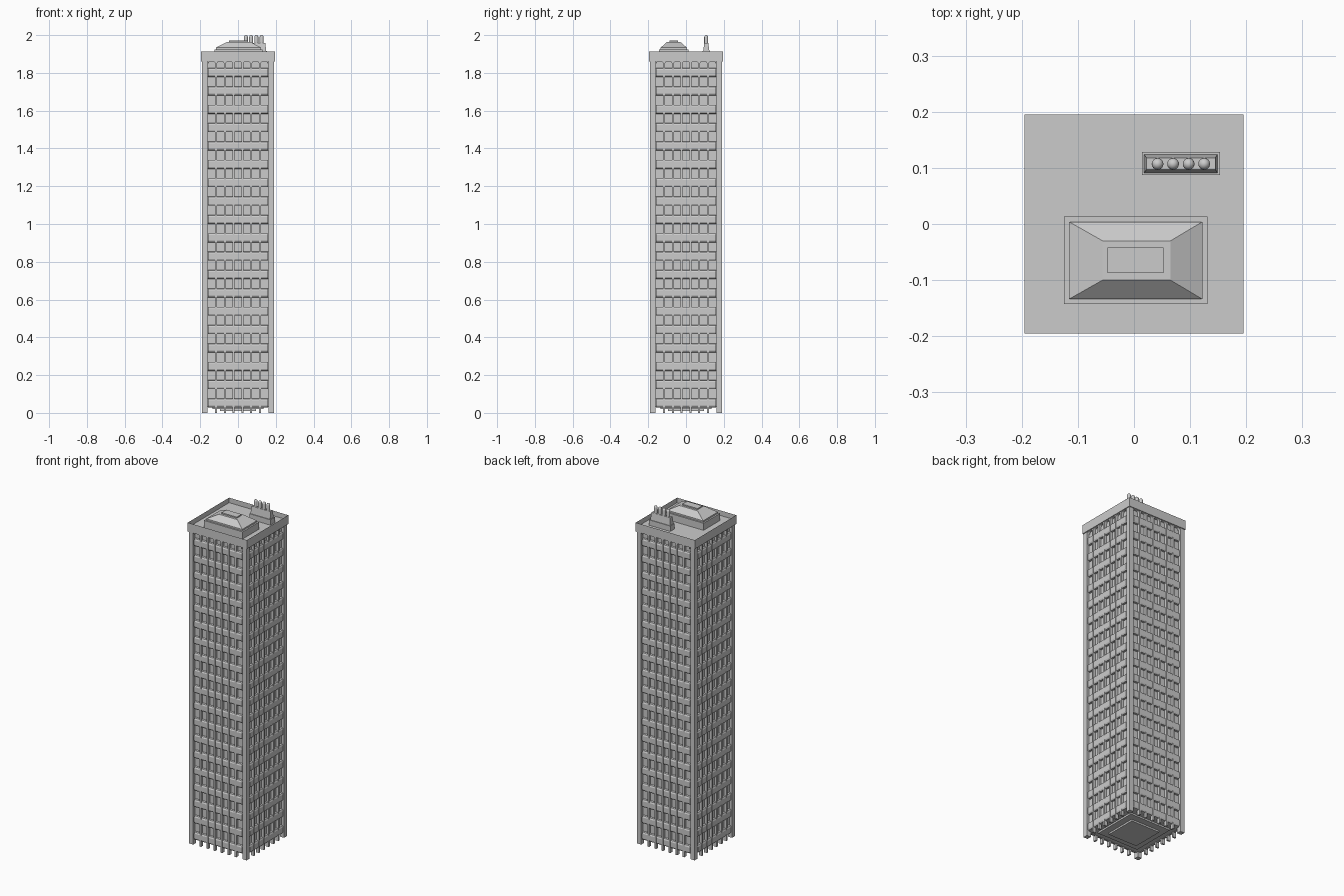
import bpy, bmesh, math
from mathutils import Matrix

if "Cube" in bpy.data.objects:
    bpy.data.objects.remove(bpy.data.objects["Cube"])

W = 0.19            # half width of the shaft
PITCH = 0.0465      # bay spacing
PIER = 0.0105       # pier width
FLOOR = 0.0972      # storey height
TOP = 1.86          # underside of the cap


def finish(name, bm):
    bmesh.ops.recalc_face_normals(bm, faces=bm.faces)
    me = bpy.data.meshes.new(name)
    bm.to_mesh(me)
    bm.free()
    ob = bpy.data.objects.new(name, me)
    bpy.context.collection.objects.link(ob)
    return ob


def taper(bm, lo, hi):
    """Block between two rectangles (x0, x1, y0, y1, z)."""
    rings = [[bm.verts.new(p + (r[4],)) for p in
              ((r[0], r[2]), (r[1], r[2]), (r[1], r[3]), (r[0], r[3]))] for r in (lo, hi)]
    bm.faces.new(rings[0])
    bm.faces.new(rings[1])
    for i in range(4):
        j = (i + 1) % 4
        bm.faces.new((rings[0][i], rings[0][j], rings[1][j], rings[1][i]))


def box(bm, x0, x1, y0, y1, z0, z1):
    taper(bm, (x0, x1, y0, y1, z0), (x0, x1, y0, y1, z1))


def prism(bm, pts, offset):
    """Closed prism from a polygon and an offset vector."""
    a = [bm.verts.new(p) for p in pts]
    b = [bm.verts.new([p[k] + offset[k] for k in range(3)]) for p in pts]
    bm.faces.new(a)
    bm.faces.new(b)
    for i in range(len(a)):
        j = (i + 1) % len(a)
        bm.faces.new((a[i], a[j], b[j], b[i]))


def four_sides(name, build):
    """Build on the front, then repeat around the tower."""
    bm = bmesh.new()
    build(bm)
    front = bm.verts[:] + bm.edges[:] + bm.faces[:]
    for k in range(1, 4):
        copy = bmesh.ops.duplicate(bm, geom=front)['geom']
        bmesh.ops.rotate(bm, verts=[v for v in copy if isinstance(v, bmesh.types.BMVert)],
                         cent=(0, 0, 0), matrix=Matrix.Rotation(k * math.pi / 2, 3, 'Z'))
    return finish(name, bm)


# Glazed core with stepped underside
bm = bmesh.new()
for half, z0, z1 in ((0.174, 0.03, 1.87), (0.135, 0.02, 0.03), (0.095, 0.01, 0.02)):
    box(bm, -half, half, -half, half, z0, z1)
finish("glazed_core", bm)


# Slim piers between the bays
def piers(bm):
    for i in range(-3, 3):
        x = (i + 0.5) * PITCH
        box(bm, x - PIER / 2, x + PIER / 2, -W, -0.17, 0, TOP)


four_sides("piers", piers)

# Corner piers
inner = 3.5 * PITCH - PIER / 2 + 0.005
four_sides("corner_piers", lambda bm: box(bm, inner, W, -W, -inner, 0, TOP))


# Bevelled spandrels at each floor
def spandrels(bm):
    for k in range(19):
        z = 0.052 + k * FLOOR
        prof = [(-0.172, z - 0.024), (-0.184, z - 0.022), (-0.188, z - 0.014),
                (-0.188, z + 0.014), (-0.184, z + 0.022), (-0.172, z + 0.024)]
        for i in range(-3, 4):
            x0 = i * PITCH - (PITCH - PIER) / 2
            prism(bm, [(x0, y, zz) for y, zz in prof], (PITCH - PIER, 0, 0))


four_sides("spandrels", spandrels)


# Rounded heads over the top windows
def heads(bm):
    r = 0.011
    for i in range(-3, 4):
        for s in (-1, 1):
            ex = i * PITCH + s * (PITCH - PIER) / 2
            pts = [(ex, -W, TOP)]
            for a in range(5):
                t = a * math.pi / 8
                pts.append((ex - s * (r - r * math.cos(t)), -W, TOP - r + r * math.sin(t)))
            prism(bm, pts, (0, 0.018, 0))


four_sides("window_heads", heads)

# Parapet cap: slab with a sunken roof deck
bm = bmesh.new()
box(bm, -0.195, 0.195, -0.195, 0.195, TOP, 1.913)
top = max(bm.faces, key=lambda f: f.calc_center_median().z)
bmesh.ops.inset_region(bm, faces=[top], thickness=0.026)
bmesh.ops.translate(bm, verts=top.verts, vec=(0, 0, -0.03))
finish("parapet_cap", bm)

# Rooftop skylight: plinth, hipped roof, raised crown
bm = bmesh.new()
box(bm, -0.125, 0.131, -0.143, 0.013, 1.88, 1.925)
box(bm, -0.116, 0.122, -0.134, 0.004, 1.925, 1.934)
taper(bm, (-0.116, 0.122, -0.134, 0.004, 1.934), (-0.056, 0.065, -0.1, -0.03, 1.964))
box(bm, -0.047, 0.053, -0.087, -0.042, 1.964, 1.971)
finish("skylight", bm)

# Chimney block with tapered top
bm = bmesh.new()
box(bm, 0.014, 0.153, 0.087, 0.128, 1.88, 1.915)
taper(bm, (0.018, 0.149, 0.091, 0.124, 1.915), (0.022, 0.145, 0.097, 0.118, 1.958))
finish("chimney_block", bm)

# Four round-topped flues
profile = [(0.0105, 1.95), (0.0105, 1.989)] + [
    (0.0105 * math.cos(a * math.pi / 8), 1.989 + 0.011 * math.sin(a * math.pi / 8)) for a in range(1, 4)]
for n in range(4):
    bm = bmesh.new()
    cx, cy, N = 0.042 + n * 0.0277, 0.107, 16
    rings = [[bm.verts.new((cx + r * math.cos(2 * math.pi * i / N),
                            cy + r * math.sin(2 * math.pi * i / N), z)) for i in range(N)]
             for r, z in profile]
    tip = bm.verts.new((cx, cy, 2.0))
    for a, b in zip(rings, rings[1:]):
        for i in range(N):
            bm.faces.new((a[i], a[(i + 1) % N], b[(i + 1) % N], b[i]))
    for i in range(N):
        bm.faces.new((rings[-1][i], rings[-1][(i + 1) % N], tip))
    bm.faces.new(rings[0])
    for f in bm.faces:
        f.smooth = len(f.verts) < 5
    finish(f"flue_{n + 1}", bm)
